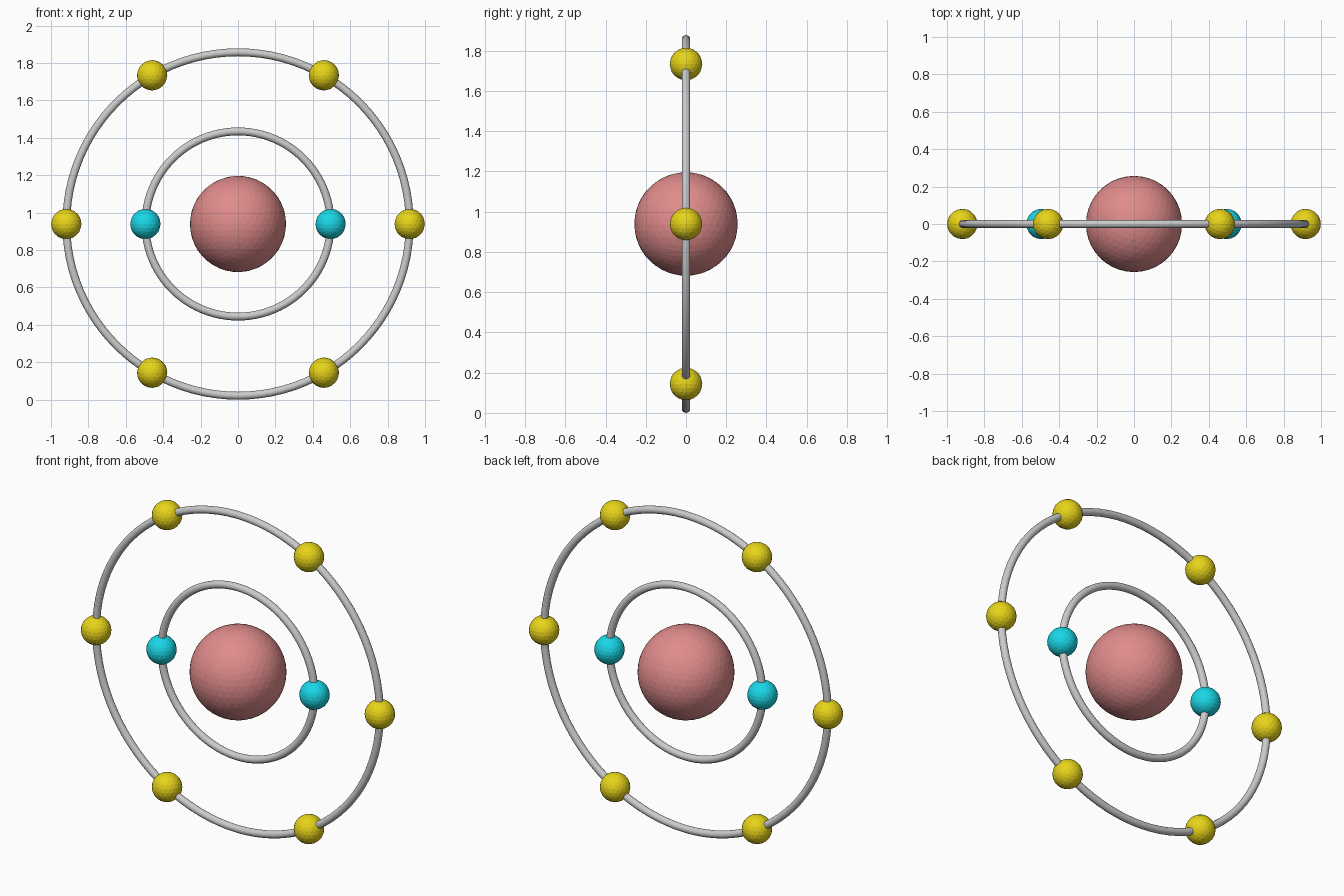
import bpy
import math

if "Cube" in bpy.data.objects:
    bpy.data.objects.remove(bpy.data.objects["Cube"])

R_OUT, R_IN, TUBE = 0.918, 0.495, 0.021
CZ = R_OUT + TUBE          # height of the shared centre


def material(name, rgb):
    m = bpy.data.materials.new(name)
    m.diffuse_color = (*rgb, 1)
    m.use_nodes = True
    m.node_tree.nodes["Principled BSDF"].inputs["Base Color"].default_value = m.diffuse_color
    return m


def ball(name, x, z, radius, subdivisions, mat):
    bpy.ops.mesh.primitive_ico_sphere_add(
        subdivisions=subdivisions, radius=radius, location=(x, 0, z))
    o = bpy.context.object
    o.name = name
    o.data.materials.append(mat)


def orbit(name, radius):
    bpy.ops.mesh.primitive_torus_add(
        major_radius=radius, minor_radius=TUBE, major_segments=96,
        minor_segments=16, location=(0, 0, CZ), rotation=(math.pi / 2, 0, 0))
    o = bpy.context.object
    o.name = name
    bpy.ops.object.shade_smooth_by_angle()


def electrons(name, count, radius, mat):
    for i in range(count):
        a = 2 * math.pi * i / count
        ball(f"{name}_{i + 1}", radius * math.cos(a),
             CZ + radius * math.sin(a), 0.081, 3, mat)


red = material("nucleus_red", (0.75, 0.26, 0.26))
cyan = material("electron_cyan", (0.01, 0.68, 0.8))
yellow = material("electron_yellow", (0.8, 0.66, 0.01))

# Nucleus
ball("nucleus", 0, CZ, 0.257, 4, red)

# Orbit rings
orbit("inner_orbit", R_IN)
orbit("outer_orbit", R_OUT)

# Electrons on each ring
electrons("inner_electron", 2, R_IN, cyan)
electrons("outer_electron", 6, R_OUT, yellow)
